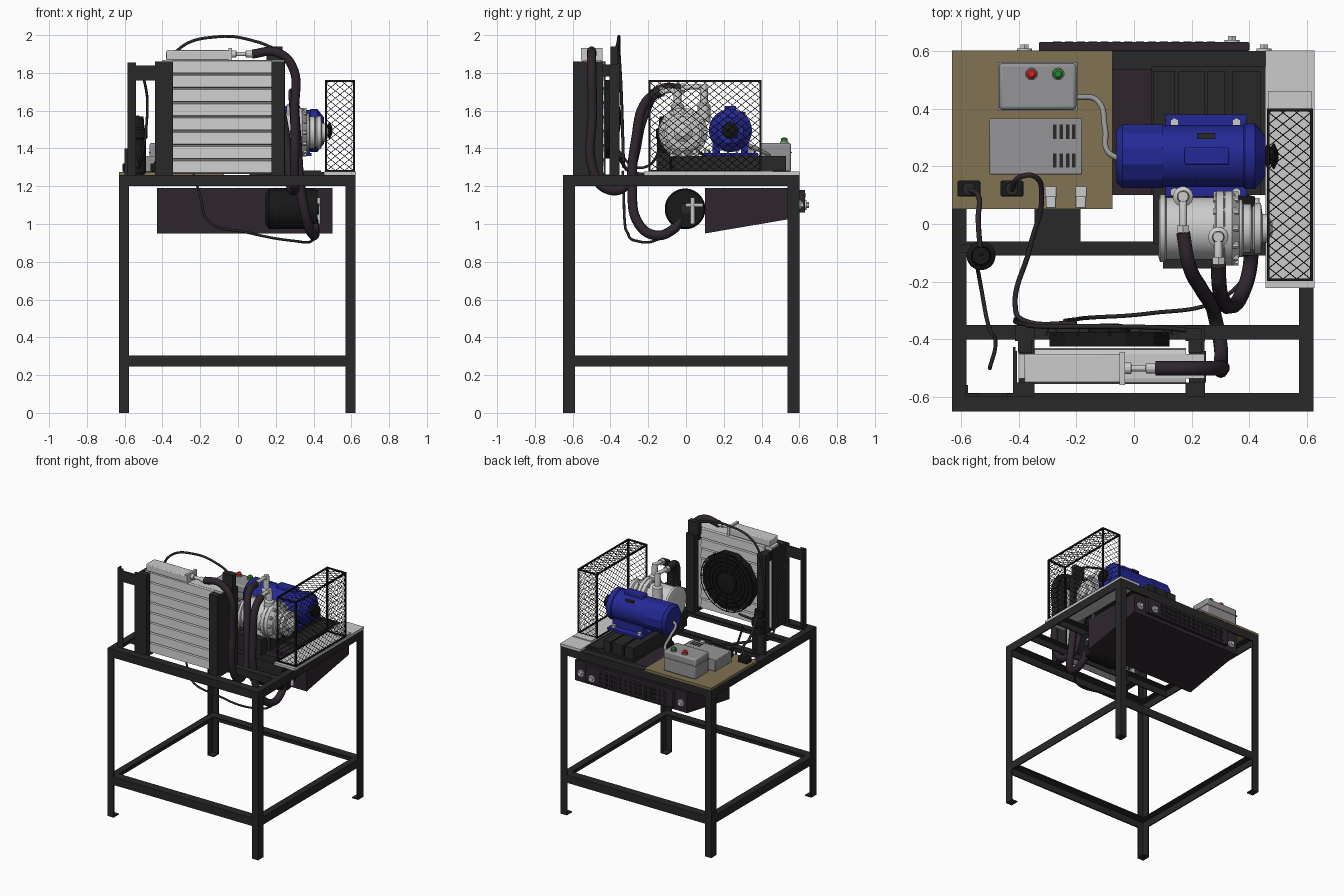
import bpy, bmesh, math

if "Cube" in bpy.data.objects:
    bpy.data.objects.remove(bpy.data.objects["Cube"])

def mat(name, r, g, b):
    m = bpy.data.materials.new(name)
    m.diffuse_color = (r, g, b, 1)
    m.use_nodes = True
    m.node_tree.nodes["Principled BSDF"].inputs["Base Color"].default_value = m.diffuse_color
    return m

DARK = mat("dark_steel", .021, .021, .021)
BLACK = mat("black", .009, .009, .01)
PLUM = mat("plum_paint", .027, .019, .027)
BLUE = mat("blue_paint", .018, .022, .3)
WOOD = mat("board", .22, .17, .085)
LIGHT = mat("light_metal", .52, .52, .52)
GREY = mat("mid_grey", .3, .3, .31)
RED = mat("red", .65, .02, .02)
GREEN = mat("green", .02, .25, .03)

AX = {'x': lambda u, v, t: (t, u, v), 'y': lambda u, v, t: (u, t, v), 'z': lambda u, v, t: (u, v, t)}

# skin a list of equal rings and cap both ends
def loft(name, rings, m):
    bm = bmesh.new()
    vs = [[bm.verts.new(p) for p in r] for r in rings]
    n = len(vs[0])
    for a, b in zip(vs, vs[1:]):
        for i in range(n):
            bm.faces.new((a[i], a[(i+1) % n], b[(i+1) % n], b[i]))
    bm.faces.new(vs[0])
    bm.faces.new(vs[-1])
    bmesh.ops.recalc_face_normals(bm, faces=bm.faces)
    me = bpy.data.meshes.new(name)
    bm.to_mesh(me)
    bm.free()
    o = bpy.data.objects.new(name, me)
    bpy.context.collection.objects.link(o)
    me.materials.append(m)
    return o

def prism(name, axis, pts, a, b, m):
    return loft(name, [[AX[axis](u, v, t) for u, v in pts] for t in (a, b)], m)

def box(name, x0, x1, y0, y1, z0, z1, m, bevel=0):
    o = prism(name, 'z', [(x0, y0), (x1, y0), (x1, y1), (x0, y1)], z0, z1, m)
    if bevel:
        b = o.modifiers.new("bevel", 'BEVEL')
        b.width, b.segments = bevel, 2
    return o

# lathe: profile is (radius, position along axis); c is the centre in the other two axes
def lathe(name, axis, c, prof, m, n=32):
    angs = [2*math.pi*(i+.5)/n for i in range(n)]
    return loft(name, [[AX[axis](c[0]+r*math.cos(a), c[1]+r*math.sin(a), t) for a in angs] for r, t in prof], m)

def cyl(name, axis, c, r, a, b, m, n=24):
    return lathe(name, axis, c, [(r, a), (r, b)], m, n)

def wires(name, lines, r, m, smooth=False, res=2):
    cu = bpy.data.curves.new(name, 'CURVE')
    cu.dimensions, cu.bevel_depth, cu.bevel_resolution = '3D', r, res
    cu.use_fill_caps, cu.resolution_u = True, 8
    for pts in lines:
        s = cu.splines.new('BEZIER' if smooth else 'POLY')
        if smooth:
            s.bezier_points.add(len(pts)-1)
            for p, q in zip(s.bezier_points, pts):
                p.co = q
                p.handle_left_type = p.handle_right_type = 'AUTO'
        else:
            s.points.add(len(pts)-1)
            for p, q in zip(s.points, pts):
                p.co = (*q, 1)
    cu.materials.append(m)
    o = bpy.data.objects.new(name, cu)
    bpy.context.collection.objects.link(o)

def hose(name, pts, r, m):
    wires(name, [pts], r, m, True, 3)

# angle-iron section with corner at (u, v), flanges reaching du and dv
def ell(u, v, du, dv, t=.009):
    a, b = math.copysign(t, du), math.copysign(t, dv)
    return [(u, v), (u+du, v), (u+du, v+b), (u+a, v+b), (u+a, v+dv), (u, v+dv)]

# stand: legs with foot plates, upper and lower rails
X0, X1, Y0, Y1 = -.63, .622, -.65, .6
for x, sx, side in ((X0, 1, "left"), (X1, -1, "right")):
    for y, sy, end in ((Y0, 1, "front"), (Y1, -1, "back")):
        prism(f"{end}_{side}_leg", 'z', ell(x, y, sx*.052, sy*.062), 0, 1.26, DARK)
        box(f"{end}_{side}_foot", *sorted((x, x+sx*.052)), *sorted((y, y+sy*.062)), 0, .008, DARK)
    for z, lvl in ((1.26, "upper"), (.305, "lower")):
        prism(f"{side}_{lvl}_rail", 'y', ell(x, z, sx*.05, -.06), Y0, Y1, DARK)
for y, sy, end in ((Y0, 1, "front"), (Y1, -1, "back")):
    for z, lvl in ((1.26, "upper"), (.305, "lower")):
        prism(f"{end}_{lvl}_rail", 'x', ell(y, z, sy*.064, -.06), X0, X1, DARK)
for y in (-.4, -.11):
    prism("cross_rail", 'x', ell(y, 1.258, .05, -.055), X0+.01, X1-.01, DARK)
for x in (-.4, .19):
    box("cooler_support", x, x+.055, -.59, -.39, 1.245, 1.262, DARK)
box("centre_support", -.345, -.185, -.07, .12, 1.2, 1.258, DARK)

# sloped drip tray with rear grille panel
prism("tray", 'x', [(.1, 1.19), (.6, 1.19), (.6, 1.035), (.1, .95)], -.43, .5, PLUM)
box("tray_back_panel", -.33, .4, .6, .63, 1.06, 1.18, PLUM, .004)
for i in range(14):
    for j in range(3):
        box("grille_slot", -.28+i*.041, -.252+i*.041, .63, .632, 1.075+j*.033, 1.098+j*.033, BLACK)
for x, y in ((-.38, .6), (.34, .63), (.45, .6)):
    cyl("panel_washer", 'y', (x, 1.1), .026, y, y+.008, LIGHT)
    cyl("panel_bolt", 'y', (x, 1.1), .016, y+.008, y+.022, LIGHT, 6)

# air tank under the table
lathe("air_tank", 'x', (-.005, 1.08), [(.08, .145), (.108, .165), (.108, .39), (.1, .42)], BLACK)
cyl("tank_boss", 'x', (.0, 1.08), .03, .42, .43, DARK)
cyl("tank_valve_stem", 'z', (.425, .035), .012, 1.0, 1.14, LIGHT, 12)
cyl("tank_valve_handle", 'y', (.425, 1.1), .01, .0, .09, LIGHT, 12)

# equipment board, control boxes, sockets and valves
box("equipment_board", -.63, -.075, .052, .602, 1.26, 1.276, WOOD)
box("control_box", -.468, -.2, .395, .557, 1.276, 1.43, GREY, .012)
box("control_box_lid_seam", -.472, -.196, .391, .561, 1.375, 1.381, GREY)
for x, m, nm in ((-.355, RED, "stop_button"), (-.263, GREEN, "start_button")):
    cyl(nm+"_ring", 'z', (x, .52), .022, 1.43, 1.437, GREY)
    lathe(nm, 'z', (x, .52), [(.018, 1.437), (.018, 1.45), (.01, 1.457)], m)
box("inverter_box", -.5, -.18, .172, .366, 1.276, 1.36, GREY, .004)
for j in (.195, .295):
    for i in range(4):
        box("vent_slot", -.28+i*.022, -.268+i*.022, j, j+.05, 1.36, 1.362, DARK)
for x in (-.572, -.423):
    box("socket", x-.04, x+.04, .095, .15, 1.276, 1.32, BLACK, .006)
    cyl("socket_face", 'z', (x, .122), .022, 1.32, 1.33, DARK)
for x in (-.288, -.185):
    box("terminal_block", x-.017, x+.017, .055, .095, 1.276, 1.31, LIGHT, .003)
    box("terminal_head", x-.02, x+.02, .09, .13, 1.276, 1.3, LIGHT, .003)

# machine bed
box("bed_plate", .06, .455, .1, .545, 1.255, 1.275, DARK)
for x0, x1 in ((.065, .14), (.155, .245), (.255, .315)):
    box("bed_rail", x0, x1, -.07, .53, 1.27, 1.36, DARK)
box("bed_strip", .34, .44, .1, .53, 1.275, 1.282, DARK)
box("pump_bracket", .1, .3, -.155, -.085, 1.262, 1.38, DARK)

# electric motor
MC = (.235, 1.495)
lathe("motor_cowl", 'x', MC, [(.095, -.06), (.114, -.04), (.114, .1)], BLUE, 12)
lathe("motor_body", 'x', MC, [(.108, .09), (.108, .38), (.114, .385), (.114, .42), (.07, .455)], BLUE)
box("motor_terminal_box", .175, .33, .205, .265, 1.59, 1.625, BLUE, .006)
box("motor_side_slot", .22, .28, .295, .315, 1.575, 1.592, DARK)
box("motor_foot_plate", .11, .39, .095, .38, 1.36, 1.375, BLUE)
for y in (.14, .29):
    box("motor_foot", .12, .38, y, y+.04, 1.37, 1.43, BLUE)
for x in (.14, .355):
    for y in (.11, .352):
        cyl("motor_bolt", 'z', (x, y), .016, 1.375, 1.395, LIGHT, 6)
lathe("motor_pulley", 'x', MC, [(.02, .45), (.045, .462), (.03, .472), (.045, .482), (.045, .487), (.015, .5)], BLACK, 16)

# rotary pump
PC = (-.015, 1.485)
lathe("pump_body", 'x', PC, [(.1, .085), (.118, .09), (.118, .108), (.108, .112), (.108, .28), (.13, .285),
      (.13, .31), (.124, .313), (.13, .316), (.13, .34), (.1, .365), (.1, .375), (.085, .38), (.085, .405),
      (.072, .41), (.088, .418), (.088, .44), (.05, .445), (.05, .46), (.02, .48)], LIGHT)
for i in range(12):
    a = 2*math.pi*i/12
    cyl("pump_bolt", 'x', (PC[0]+.117*math.cos(a), PC[1]+.117*math.sin(a)), .012, .275, .362, LIGHT, 8)
box("pump_saddle", .11, .3, -.1, .07, 1.355, 1.42, LIGHT, .006)

# pump outlet fittings
def fitting(x, y, ye, z):
    lathe("fitting_base", 'z', (x, y), [(.035, 1.54), (.035, 1.63), (.022, 1.64), (.022, z-.02), (.018, z+.018)], LIGHT, 16)
    wires("fitting_elbow", [[(x, y, z-.01), (x, y-.03, z+.008), (x, ye, z)]], .014, LIGHT)
    cyl("fitting_nut", 'y', (x, z), .024, ye, ye+.025, LIGHT, 6)
fitting(.17, .095, -.03, 1.72)
fitting(.292, -.045, -.14, 1.7)

# belt guard: base plate, frame and diamond mesh
box("guard_base", .455, .625, -.222, .602, 1.26, 1.277, LIGHT)
GX, GY, GZ = (.465, .615), (-.193, .395), (1.28, 1.757)
b = .005
for x in GX:
    for z in GZ:
        box("guard_bar", x-b, x+b, GY[0]-b, GY[1]+b, z-b, z+b, BLACK)
    for y in GY:
        box("guard_post", x-b, x+b, y-b, y+b, *GZ, BLACK)
for y in GY:
    for z in GZ:
        box("guard_tie", GX[0], GX[1], y-b, y+b, z-b, z+b, BLACK)
box("guard_bracket", .465, .615, .395, .46, 1.277, 1.284, LIGHT)

def mesh_panel(axis, U, V, t, step=.048, s=.8):
    W, H, out = U[1]-U[0], V[1]-V[0], []
    for k in range(-int(H/s/step)-1, int(W/step)+1):
        c = k*step
        v0, v1 = max(0, -c*s), min(H, (W-c)*s)
        if v1-v0 > .005:
            for flip in (0, 1):
                out.append([AX[axis](U[1]-(c+v/s) if flip else U[0]+c+v/s, V[0]+v, t) for v in (v0, v1)])
    wires("guard_mesh", out, .0016, BLACK, False, 0)
mesh_panel('x', GY, GZ, GX[1])
mesh_panel('z', GX, GY, GZ[1])
for y in GY:
    mesh_panel('y', GX, GZ, y)

# oil cooler: slatted core, side columns, top tank
box("cooler_core", -.4, .245, -.535, -.45, 1.265, 1.868, LIGHT)
for i in range(8):
    z = 1.268+i*.0755
    for y, d, nm in ((-.535, -1, "front"), (-.45, 1, "rear")):
        prism(nm+"_slat", 'x', [(y, z), (y+d*.02, z+.004), (y+d*.015, z+.066), (y, z+.07)], -.345, .18, LIGHT)
for x, s, nm in ((-.412, -.414, "left"), (.178, .242, "right")):
    box(nm+"_cooler_column", x, x+.068, -.597, -.55, 1.26, 1.86, DARK)
    box(nm+"_cooler_side", s, s+.008, -.55, -.44, 1.26, 1.86, DARK)
    box(nm+"_fan_post", x, x+.068, -.405, -.352, 1.26, 1.845, DARK)
    box(nm+"_post_link", x+.01, x+.058, -.445, -.4, 1.78, 1.845, DARK)
box("cooler_tank", -.38, -.035, -.55, -.45, 1.868, 1.92, LIGHT, .006)
box("tank_flange", -.05, -.032, -.557, -.443, 1.865, 1.932, LIGHT)
lathe("tank_nipple", 'x', (-.5, 1.9), [(.02, -.032), (.02, -.01), (.012, -.008), (.012, .04), (.018, .042), (.018, .09)], LIGHT, 12)
box("cable_clip", .15, .235, -.4, -.36, 1.845, 1.94, DARK)

# cooling fan on the rear of the cooler
FC = (-.085, 1.555)
cyl("fan_disc", 'y', FC, .215, -.425, -.375, BLACK, 12)
lathe("fan_hub", 'y', FC, [(.075, -.375), (.075, -.352), (.03, -.345)], BLACK, 16)
circ = lambda r, y, a: (FC[0]+r*math.cos(a), y, FC[1]+r*math.sin(a))
rings = [[circ(r, -.36, math.pi*i/12) for i in range(25)] for r in (.09, .12, .15, .18, .215)]
rings += [[circ(r, y, math.pi*i/6) for r, y in ((.06, -.36), (.21, -.36), (.22, -.385))] for i in range(12)]
wires("fan_grille", rings, .004, DARK, False, 0)

# bracket left of the cooler, and the upright filter
prism("bracket_post", 'z', ell(-.585, -.597, .046, .04), 1.26, 1.855, DARK)
prism("bracket_inner_post", 'z', ell(-.41, -.597, -.03, .17), 1.26, 1.86, DARK)
box("bracket_crossbar", -.585, -.41, -.597, -.585, 1.76, 1.84, DARK)
lathe("filter", 'z', (-.53, -.11), [(.035, 1.262), (.044, 1.275), (.044, 1.45), (.05, 1.455), (.05, 1.5), (.035, 1.51), (.03, 1.57)], BLACK)
box("filter_bracket", -.6, -.5, -.1, -.07, 1.255, 1.4, DARK)

# thick oil hoses
hose("cooler_hose", [(.075, -.5, 1.9), (.2, -.5, 1.91), (.285, -.5, 1.84), (.3, -.495, 1.6), (.3, -.49, 1.28), (.3, -.42, 1.185),
     (.28, -.32, 1.2), (.265, -.275, 1.35), (.23, -.22, 1.58), (.19, -.14, 1.71), (.17, -.03, 1.72)], .025, PLUM)
hose("tank_hose", [(.292, -.14, 1.7), (.295, -.21, 1.65), (.31, -.265, 1.45), (.33, -.285, 1.2), (.37, -.25, 1.0),
     (.4, -.16, .94), (.405, -.07, .97), (.4, -.03, 1.02)], .026, PLUM)

# thin cables
hose("fan_cable", [(-.41, -.33, 1.3), (-.39, -.345, 1.75), (-.32, -.355, 1.92), (-.1, -.355, 1.992), (.1, -.36, 1.965), (.2, -.37, 1.925)], .008, DARK)
hose("tank_cable", [(-.24, -.335, 1.28), (-.2, -.33, 1.15), (-.16, -.325, 1.02), (.05, -.31, .955), (.3, -.26, .91), (.39, -.17, .91), (.41, -.05, .99)], .007, DARK)
hose("fan_supply_cable", [(-.423, .12, 1.33), (-.4, .16, 1.38), (-.345, .165, 1.38), (-.32, .1, 1.33), (-.36, -.08, 1.28), (-.41, -.3, 1.28), (-.38, -.335, 1.32), (-.2, -.345, 1.36)], .009, PLUM)
hose("filter_cable", [(-.572, .12, 1.32), (-.54, .1, 1.36), (-.54, .02, 1.4), (-.53, -.11, 1.57)], .009, PLUM)
hose("bracket_cable", [(-.55, -.11, 1.45), (-.53, -.22, 1.3), (-.51, -.33, 1.35), (-.48, -.42, 1.65), (-.5, -.5, 1.78)], .007, DARK)
hose("motor_cable", [(-.2, .44, 1.36), (-.13, .43, 1.37), (-.1, .33, 1.42), (-.09, .25, 1.47), (-.05, .225, 1.48)], .01, GREY)

# smooth round parts, keep hard edges
for o in bpy.context.scene.objects:
    o.select_set(o.type == 'MESH')
    if o.type == 'MESH':
        bpy.context.view_layer.objects.active = o
bpy.ops.object.shade_smooth_by_angle(angle=math.radians(28))
